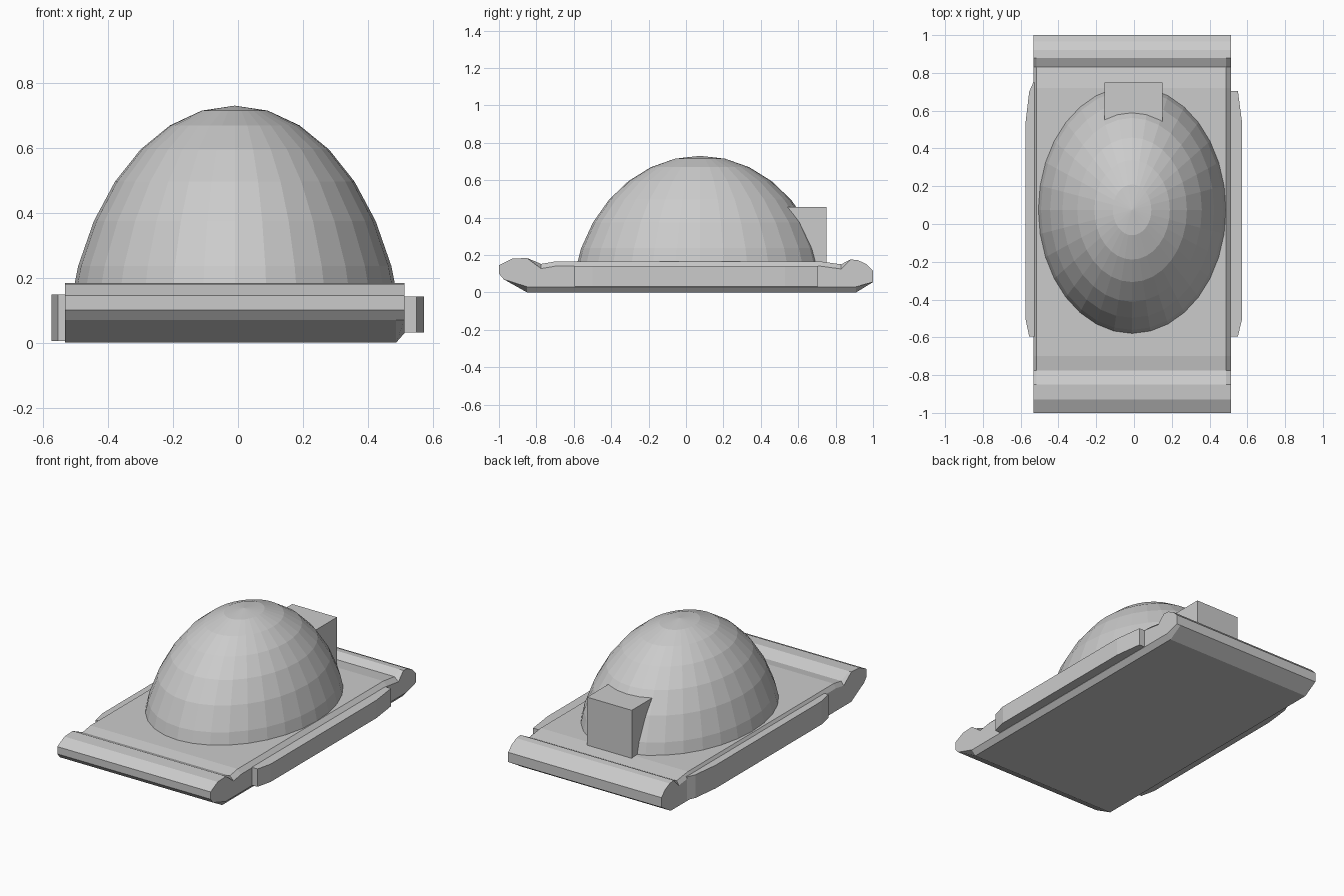
import bpy, bmesh
from mathutils import Matrix, Vector

if "Cube" in bpy.data.objects:
    bpy.data.objects.remove(bpy.data.objects["Cube"])


def finish(bm, name):
    bmesh.ops.recalc_face_normals(bm, faces=bm.faces)
    mesh = bpy.data.meshes.new(name)
    bm.to_mesh(mesh)
    bm.free()
    obj = bpy.data.objects.new(name, mesh)
    bpy.context.collection.objects.link(obj)
    return obj


def loft(name, sections):
    """Join equal-length rings of points and cap both ends."""
    bm = bmesh.new()
    rings = [[bm.verts.new(p) for p in s] for s in sections]
    n = len(rings[0])
    for a, b in zip(rings, rings[1:]):
        for i in range(n):
            j = (i + 1) % n
            bm.faces.new((a[i], a[j], b[j], b[i]))
    bm.faces.new(rings[0])
    bm.faces.new(rings[-1])
    return finish(bm, name)


# Base slab: side profile (y, z) with raised lips at both ends
bottom = [(0.91, 0), (-0.85, 0)]
front_lip = [(-0.975, 0.07), (-1, 0.10), (-1, 0.145), (-0.93, 0.18), (-0.85, 0.184)]
deck = [(-0.775, 0.152), (-0.70, 0.165), (0.72, 0.165), (0.83, 0.15)]
back_lip = [(0.88, 0.176), (0.92, 0.172), (0.965, 0.15), (1, 0.115), (1, 0.055)]


def section(x, drop=0.0, lift=0.0):
    pts = [(y, z + lift) for y, z in bottom] + front_lip
    pts += [(y, z - drop) for y, z in deck] + back_lip
    return [(x, y, z) for y, z in pts]


# Deck edges are chamfered on both sides, the underside on the right only
loft("base_slab", [section(-0.533, drop=0.025), section(-0.517),
                   section(0.487), section(0.513, drop=0.025, lift=0.03)])

# Side strips: plan outline (x, y) raised in z
left_plan = [(-0.50, 0.75), (-0.533, 0.75), (-0.555, 0.70), (-0.575, 0.53),
             (-0.575, -0.50), (-0.555, -0.595), (-0.50, -0.595)]
right_plan = [(0.48, 0.705), (0.55, 0.705), (0.573, 0.53),
              (0.573, -0.50), (0.55, -0.595), (0.48, -0.595)]
for name, plan, z0, z1 in (("left_side_strip", left_plan, 0.005, 0.148),
                           ("right_side_strip", right_plan, 0.032, 0.142)):
    loft(name, [[(x, y, z) for x, y in plan] for z in (z0, z1)])

# Dome: upper part of a stretched sphere, sunk into the slab
bm = bmesh.new()
bmesh.ops.create_uvsphere(bm, u_segments=32, v_segments=16, radius=1)
bmesh.ops.transform(bm, verts=bm.verts, matrix=Matrix.Translation((-0.01, 0.075, -0.07))
                    @ Matrix.Diagonal((0.522, 0.688, 0.80, 1)))
bmesh.ops.bisect_plane(bm, geom=bm.verts[:] + bm.edges[:] + bm.faces[:],
                       plane_co=(0, 0, 0.12), plane_no=(0, 0, 1), clear_inner=True)
bmesh.ops.holes_fill(bm, edges=[e for e in bm.edges if e.is_boundary])
finish(bm, "dome")

# Block at the back of the dome
bm = bmesh.new()
bmesh.ops.create_cube(bm, size=1)
lo, hi = Vector((-0.155, 0.50, 0.12)), Vector((0.15, 0.75, 0.457))
bmesh.ops.transform(bm, verts=bm.verts, matrix=Matrix.Translation((lo + hi) / 2)
                    @ Matrix.Diagonal((*(hi - lo), 1)))
finish(bm, "back_block")
